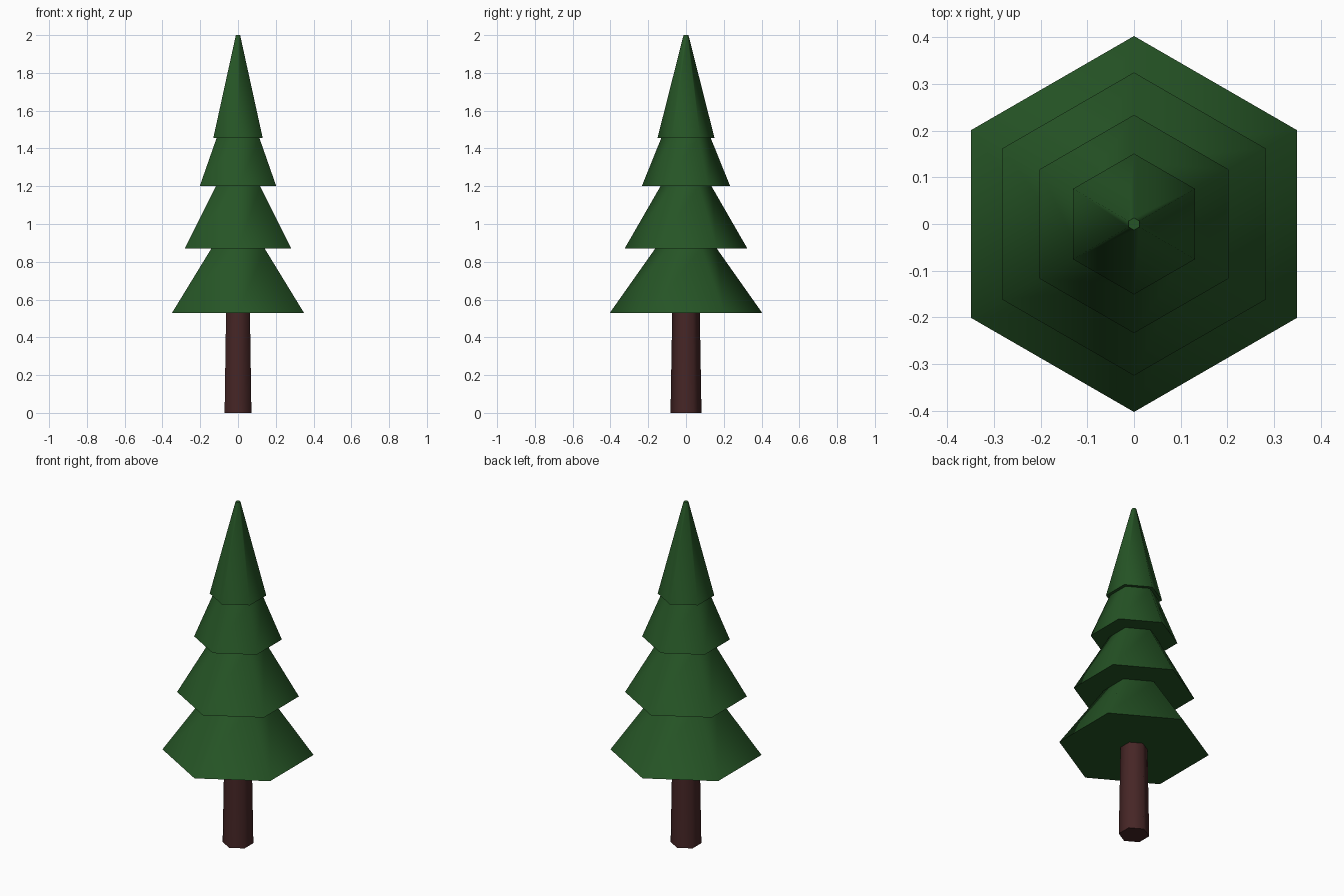
import bpy, bmesh, math

if "Cube" in bpy.data.objects:
    bpy.data.objects.remove(bpy.data.objects["Cube"])

SIDES = 6


def material(name, rgb):
    m = bpy.data.materials.new(name)
    m.diffuse_color = (*rgb, 1)
    m.use_nodes = True
    m.node_tree.nodes["Principled BSDF"].inputs["Base Color"].default_value = m.diffuse_color
    return m


def lathe(name, profile, mat):
    """Six-sided solid from (radius, height) points, corners on +y and -y."""
    bm = bmesh.new()
    rings = []
    for r, z in profile:
        angles = [math.pi / 2 + math.tau * i / SIDES for i in range(SIDES)]
        rings.append([bm.verts.new((r * math.cos(a), r * math.sin(a), z)) for a in angles])
    for low, high in zip(rings, rings[1:]):
        for i in range(SIDES):
            j = (i + 1) % SIDES
            bm.faces.new((low[i], low[j], high[j], high[i]))
    bm.faces.new(rings[0][::-1])
    bm.faces.new(rings[-1])
    bmesh.ops.recalc_face_normals(bm, faces=bm.faces[:])
    mesh = bpy.data.meshes.new(name)
    bm.to_mesh(mesh)
    bm.free()
    mesh.materials.append(mat)
    obj = bpy.data.objects.new(name, mesh)
    bpy.context.collection.objects.link(obj)
    # soft around the sides, sharp at rims and undersides
    bpy.ops.object.select_all(action='DESELECT')
    obj.select_set(True)
    bpy.context.view_layer.objects.active = obj
    bpy.ops.object.shade_smooth_by_angle(angle=math.radians(62))
    return obj


bark = material("dark brown bark", (0.061, 0.019, 0.019))
needles = material("dark green needles", (0.019, 0.090, 0.019))

# Tapered trunk
lathe("trunk", [(0.082, 0), (0.073, 0.53)], bark)

# Four stacked branch tiers: (rim radius, rim height, top radius, top height)
tiers = [
    (0.403, 0.53, 0.163, 0.87),
    (0.325, 0.87, 0.135, 1.20),
    (0.234, 1.20, 0.131, 1.455),
    (0.151, 1.455, 0.013, 2.00),
]
lathe("branches", [p for r0, z0, r1, z1 in tiers for p in ((r0, z0), (r1, z1))], needles)
